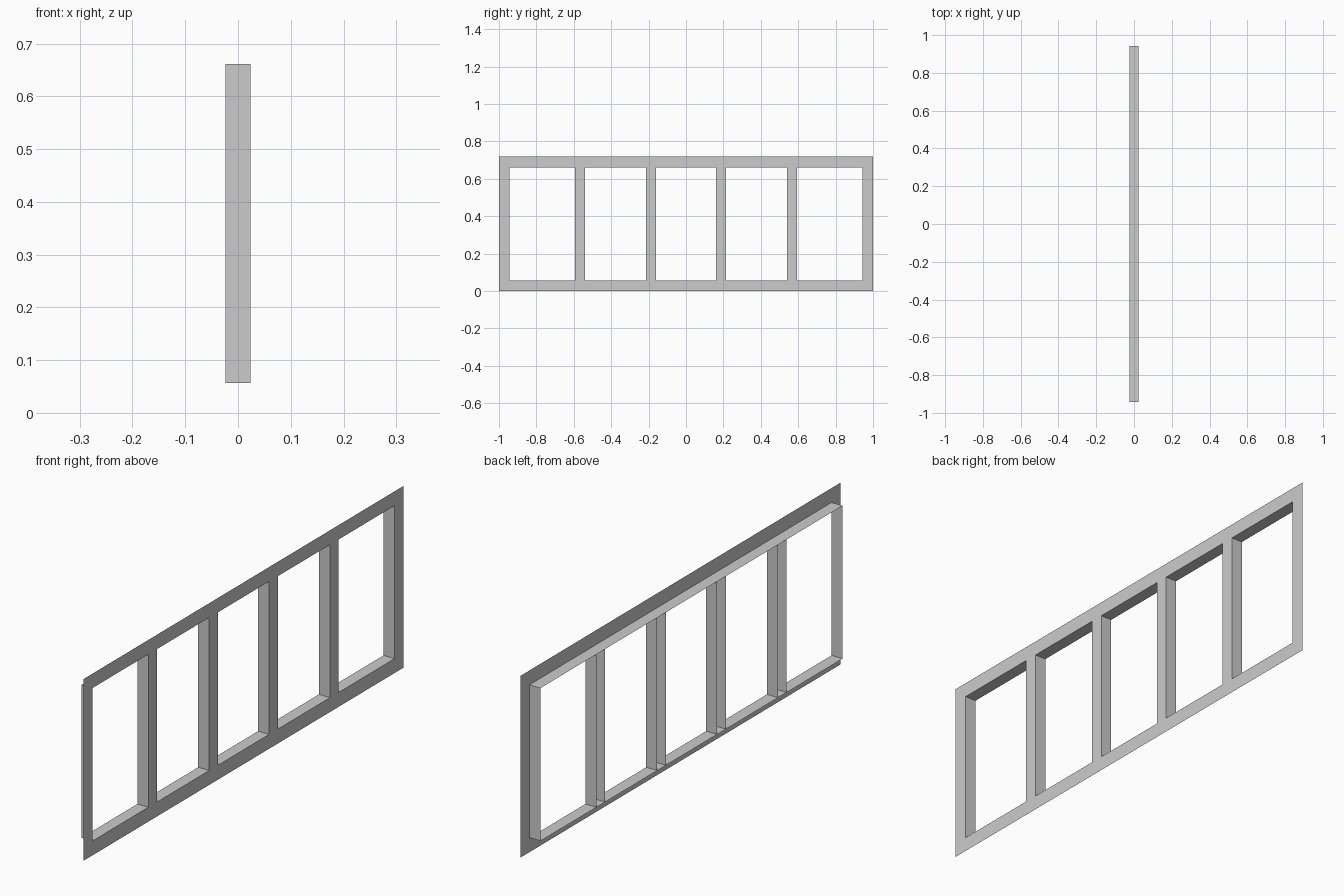
import bpy
import bmesh

cube = bpy.data.objects.get("Cube")
if cube:
    bpy.data.objects.remove(cube, do_unlink=True)

# Overall dimensions
HALF_LEN, HEIGHT, BORDER, DEPTH = 1.0, 0.718, 0.057, 0.024
POST_W = 0.054
INNER_Y = HALF_LEN - BORDER
LOW, HIGH = BORDER, HEIGHT - BORDER

grey = bpy.data.materials.new("frame grey")
grey.use_nodes = True
colour = (0.6, 0.6, 0.6, 1)
grey.diffuse_color = colour
grey.node_tree.nodes["Principled BSDF"].inputs["Base Color"].default_value = colour


def sheet(name, start, end, closed=False):
    """Thin sheet joining two matching rows of points with quads."""
    bm = bmesh.new()
    a = [bm.verts.new(p) for p in start]
    b = [bm.verts.new(p) for p in end]
    n = len(a)
    for i in range(n if closed else n - 1):
        j = (i + 1) % n
        bm.faces.new((a[i], a[j], b[j], b[i]))
    mesh = bpy.data.meshes.new(name)
    bm.to_mesh(mesh)
    bm.free()
    mesh.materials.append(grey)
    obj = bpy.data.objects.new(name, mesh)
    bpy.context.collection.objects.link(obj)
    return obj


def rectangle(x, y, low, high):
    return [(x, -y, low), (x, y, low), (x, y, high), (x, -y, high)]


# Flat outer border on the +x side
outer = rectangle(DEPTH, HALF_LEN, 0, HEIGHT)
inner = rectangle(DEPTH, INNER_Y, LOW, HIGH)
sheet("outer_border", outer, inner, closed=True)

# Lining that runs back from the border opening
sheet("opening_lining", inner, rectangle(-DEPTH, INNER_Y, LOW, HIGH), closed=True)

# Upright channels, open at the back
for number, y in enumerate((-0.567, -0.187, 0.187, 0.567), 1):
    l, r = y - POST_W / 2, y + POST_W / 2
    section = [(-DEPTH, l), (DEPTH, l), (DEPTH, r), (-DEPTH, r)]
    sheet(f"upright_{number}",
          [(px, py, LOW) for px, py in section],
          [(px, py, HIGH) for px, py in section])
